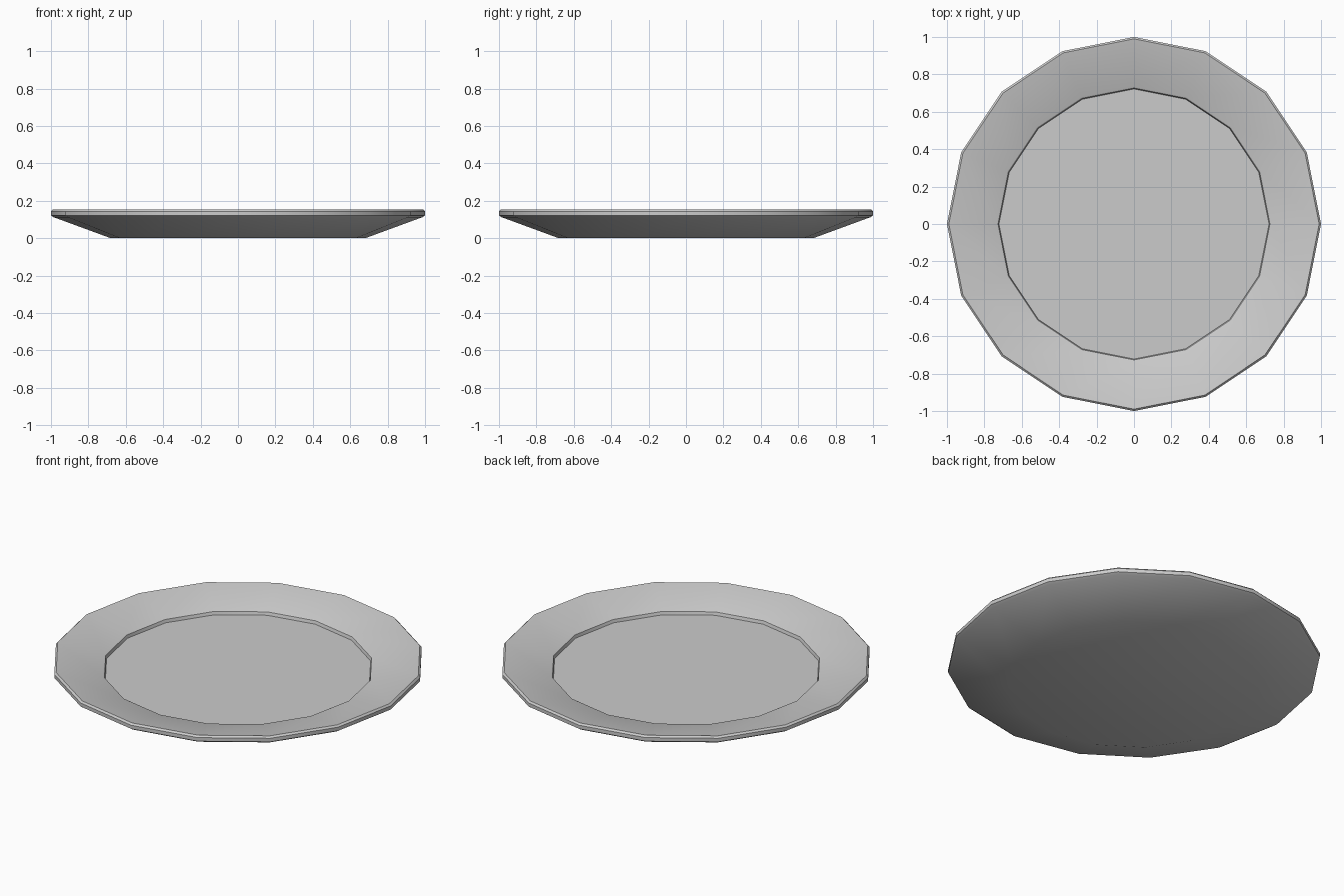
import bpy, bmesh, math

if "Cube" in bpy.data.objects:
    bpy.data.objects.remove(bpy.data.objects["Cube"])

SIDES = 16

# Half profile (radius, height): underside, rolled lip, sloping rim, stepped well
profile = [(0.68, 0.0), (0.985, 0.112), (1.0, 0.122), (1.0, 0.143), (0.99, 0.153),
           (0.735, 0.105), (0.727, 0.101), (0.722, 0.083)]

bm = bmesh.new()
rings = []
for r, z in profile:
    rings.append([bm.verts.new((r * math.cos(2 * math.pi * i / SIDES),
                                r * math.sin(2 * math.pi * i / SIDES), z))
                  for i in range(SIDES)])

# Walls between successive rings
for a, b in zip(rings, rings[1:]):
    for i in range(SIDES):
        j = (i + 1) % SIDES
        bm.faces.new((a[i], a[j], b[j], b[i]))

# Flat base and flat well floor
bm.faces.new(rings[0][::-1])
bm.faces.new(rings[-1])
bmesh.ops.recalc_face_normals(bm, faces=bm.faces)

mesh = bpy.data.meshes.new("plate")
bm.to_mesh(mesh)
bm.free()
plate = bpy.data.objects.new("plate", mesh)
bpy.context.collection.objects.link(plate)

# Smooth around the plate, keep lip and well edges crisp
bpy.context.view_layer.objects.active = plate
plate.select_set(True)
bpy.ops.object.shade_smooth_by_angle(angle=math.radians(30))
